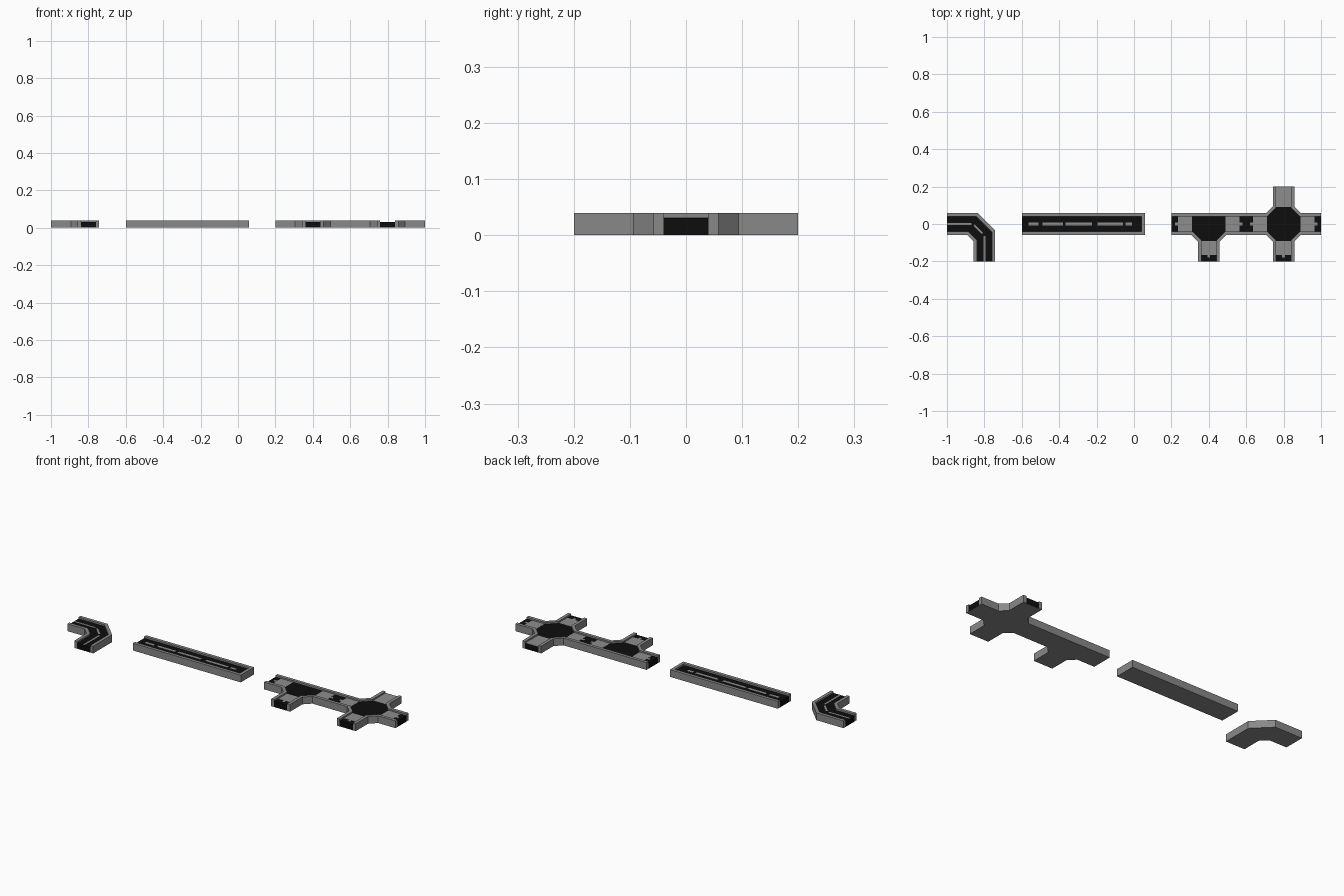
import bpy, bmesh, math
from mathutils import Vector, Matrix

if "Cube" in bpy.data.objects:
    bpy.data.objects.remove(bpy.data.objects["Cube"])

CURB_H, ROAD_H = 0.04, 0.031      # heights of curb and road surface
OUT, INN, END = 0.0575, 0.04, 0.2  # curb outer/inner offset, arm length


def material(name, v):
    m = bpy.data.materials.new(name)
    m.diffuse_color = (v, v, v, 1)
    m.use_nodes = True
    m.node_tree.nodes["Principled BSDF"].inputs["Base Color"].default_value = m.diffuse_color
    return m


CURB = material("curb_grey", 0.25)
ROAD = material("asphalt_black", 0.004)
PAINT = material("marking_grey", 0.27)


# --- curb runs: (outer points, inner points), listed counter-clockwise ---
def rot(pts, k):
    for _ in range(k):
        pts = [(-y, x) for x, y in pts]
    return pts


def elbow(k=0):
    # curb at the inside of a junction corner (west to south), turned k quarter turns
    run = lambda h, c: rot([(-END, -h), (-c, -h), (-h, -c), (-h, -END)], k)
    return run(OUT, 0.094), run(INN, 0.087)


def side(k=0):
    # straight curb along the south side
    run = lambda h: rot([(-END, -h), (END, -h)], k)
    return run(OUT), run(INN)


def bend():
    # outside curb of the corner piece
    run = lambda h, c: [(h, -END), (h, -c), (-c, h), (-END, h)]
    return run(OUT, 0.035), run(INN, 0.042)


def stop():
    # U-shaped curb closing the dead end
    run = lambda h: [(-END, -h), (h, -h), (h, h), (-END, h)]
    return run(OUT), run(INN)


def tile(name, cx, runs):
    bm = bmesh.new()

    def face(pts, mat):
        f = bm.faces.new([bm.verts.new(p) for p in pts])
        f.material_index = mat

    def wall(a, b, z0, z1, mat):
        face([(*a, z0), (*b, z0), (*b, z1), (*a, z1)], mat)

    for outer, inner in runs:
        for i in range(len(outer) - 1):
            o0, o1, i0, i1 = outer[i], outer[i + 1], inner[i], inner[i + 1]
            wall(o0, o1, 0, CURB_H, 0)                       # outside wall
            wall(i1, i0, ROAD_H, CURB_H, 0)                  # inside lip
            face([(*p, CURB_H) for p in (o0, o1, i1, i0)], 0)  # curb top
        wall(inner[0], outer[0], 0, CURB_H, 0)               # end caps
        wall(outer[-1], inner[-1], 0, CURB_H, 0)
    for n, (_, inner) in enumerate(runs):                    # road ends
        wall(inner[-1], runs[(n + 1) % len(runs)][1][0], 0, ROAD_H, 1)
    face([(*p, ROAD_H) for _, inner in runs for p in inner], 1)       # road surface
    face([(*p, 0) for outer, _ in runs for p in outer][::-1], 0)      # underside
    bmesh.ops.remove_doubles(bm, verts=bm.verts, dist=1e-5)
    me = bpy.data.meshes.new(name)
    bm.to_mesh(me)
    bm.free()
    me.materials.append(CURB)
    me.materials.append(ROAD)
    ob = bpy.data.objects.new(name, me)
    ob.location.x = cx
    bpy.context.collection.objects.link(ob)


def markings(name, cx, bars):
    # thin painted plates; each bar is (start, end, width)
    bm = bmesh.new()
    for a, b, w in bars:
        a, b = Vector(a), Vector(b)
        d, mid = b - a, (a + b) / 2
        mat = (Matrix.Translation((mid.x, mid.y, ROAD_H + 0.0004))
               @ Matrix.Rotation(math.atan2(d.y, d.x), 4, 'Z')
               @ Matrix.Diagonal((d.length, w, 0.0008, 1)))
        bmesh.ops.create_cube(bm, size=1, matrix=mat)
    me = bpy.data.meshes.new(name)
    bm.to_mesh(me)
    bm.free()
    me.materials.append(PAINT)
    ob = bpy.data.objects.new(name, me)
    ob.location.x = cx
    bpy.context.collection.objects.link(ob)


def crossing(k, reach=0.165):
    # painted crossing on the east arm, turned k quarter turns
    bars = [(*rot([(0.09, 0), (reach, 0)], k), 2 * INN)]
    if reach < END:
        bars.append((*rot([(reach, 0), (0.18, 0)], k), 0.015))
    return bars


# road pieces
tile("corner_road", -0.8, [elbow(), bend()])
tile("straight_road", -0.4, [side(), side(2)])
tile("dead_end_road", 0.0, [stop()])
tile("t_junction", 0.4, [elbow(), elbow(1), side(2)])
tile("crossroads", 0.8, [elbow(k) for k in range(4)])

# painted markings
markings("corner_centre_line", -0.8, [((-0.2, 0), (-0.07, 0), 0.01),
                                      ((-0.055, -0.005), (-0.01, -0.05), 0.01),
                                      ((0, -0.065), (0, -0.2), 0.01)])
markings("straight_centre_dashes", -0.4, [((a, 0), (b, 0), 0.015) for a, b in
                                          ((-0.165, -0.11), (-0.09, 0.02), (0.035, 0.175))])
markings("dead_end_centre_dashes", 0.0, [((a, 0), (b, 0), 0.015) for a, b in
                                         ((-0.195, -0.06), (-0.045, -0.01))])
markings("t_junction_crossings", 0.4, crossing(0) + crossing(2) + crossing(3))
markings("crossroads_crossings", 0.8,
         crossing(0) + crossing(1, END) + crossing(2) + crossing(3))
